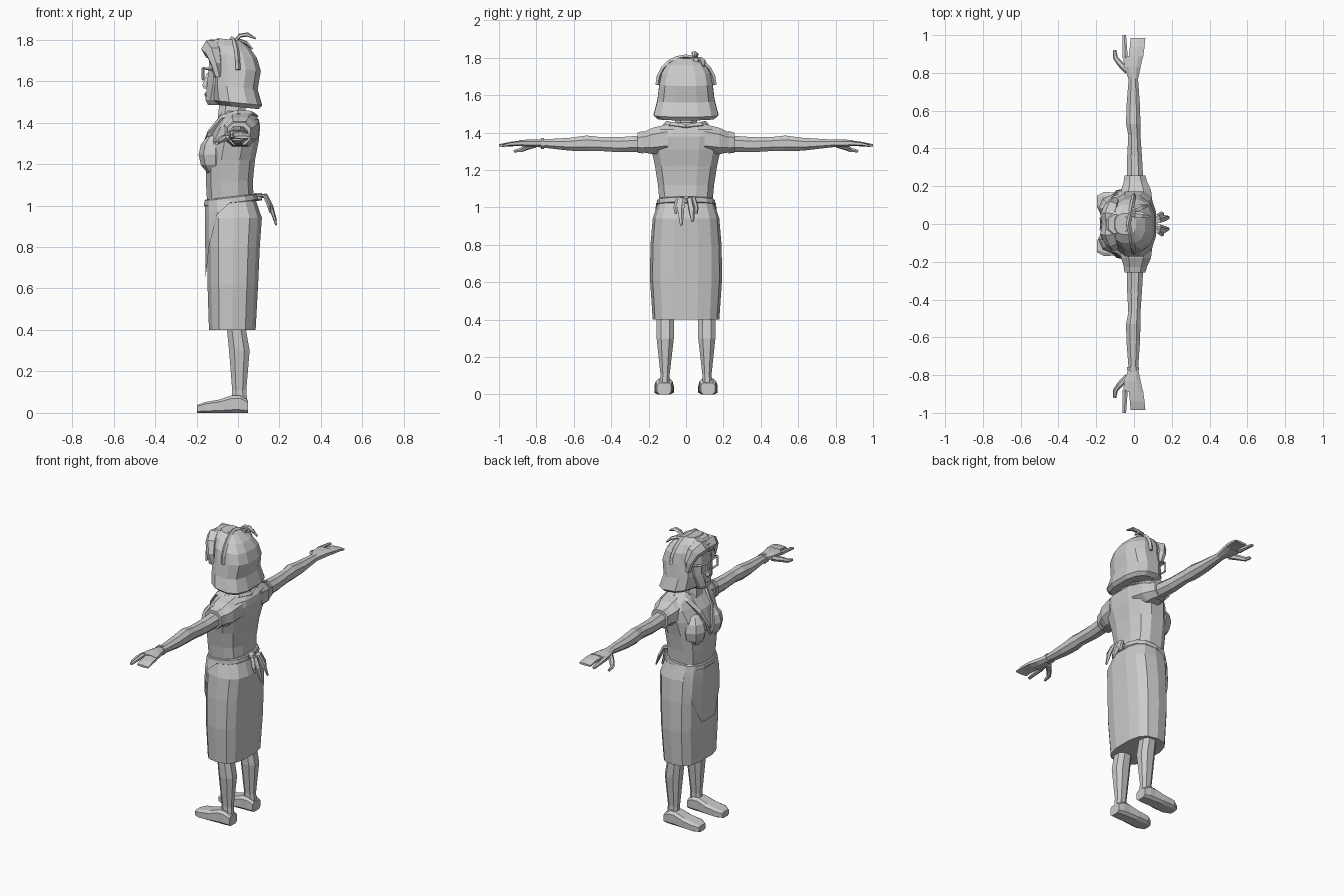
import bpy, bmesh, math
from mathutils import Vector

grey = bpy.data.materials.new("plain_grey")
grey.diffuse_color = (0.6, 0.6, 0.6, 1)


def finish(name, bm):
    bmesh.ops.recalc_face_normals(bm, faces=bm.faces)
    me = bpy.data.meshes.new(name)
    bm.to_mesh(me)
    bm.free()
    me.materials.append(grey)
    ob = bpy.data.objects.new(name, me)
    bpy.context.collection.objects.link(ob)
    return ob


def skin(name, rings, caps=True, closed=True):
    """Join rows of points into a surface."""
    bm = bmesh.new()
    rows = [[bm.verts.new(p) for p in r] for r in rings]
    n = len(rows[0])
    for a, b in zip(rows, rows[1:]):
        for i in range(n if closed else n - 1):
            j = (i + 1) % n
            bm.faces.new((a[i], a[j], b[j], b[i]))
    if caps:
        bm.faces.new(rows[0])
        bm.faces.new(rows[-1])
    return finish(name, bm)


def unit(n, p):
    """Rounded polygon filling the square from -1 to 1."""
    pts = []
    for i in range(n):
        a = (i + 0.5) * math.tau / n
        c, s = math.cos(a), math.sin(a)
        pts.append((math.copysign(abs(c) ** p, c), math.copysign(abs(s) ** p, s)))
    m, k = max(q[0] for q in pts), max(q[1] for q in pts)
    return [(u / m, v / k) for u, v in pts]


def loft(name, axis, rings, n=8, p=0.8, tilt=0.0):
    """Rings are (position, min u, max u, min v, max v) along an axis."""
    out = []
    for t, u0, u1, v0, v1 in rings:
        r = []
        for a, b in unit(n, p):
            u = (u0 + u1) / 2 + a * (u1 - u0) / 2
            v = (v0 + v1) / 2 + b * (v1 - v0) / 2
            r.append({'x': (t, u, v), 'y': (u, t, v), 'z': (u, v, t + tilt * u)}[axis])
        out.append(r)
    return skin(name, out)


def tube(name, pts, radii, n=5, flat=1.0):
    """Sweep a small polygon along a path."""
    pts = [Vector(p) for p in pts]
    out = []
    for i, p in enumerate(pts):
        d = pts[min(i + 1, len(pts) - 1)] - pts[max(i - 1, 0)]
        q = d.to_track_quat('Z', 'Y')
        r = radii[min(i, len(radii) - 1)]
        out.append([p + q @ Vector((r * math.cos(k * math.tau / n),
                                    r * flat * math.sin(k * math.tau / n), 0)) for k in range(n)])
    return skin(name, out)


# Skirt
SK = [(0.40, -0.14, 0.085, -0.178, 0.178), (0.62, -0.147, 0.097, -0.193, 0.193),
      (0.80, -0.15, 0.105, -0.19, 0.19), (0.94, -0.153, 0.115, -0.178, 0.178),
      (1.035, -0.15, 0.083, -0.147, 0.147)]
loft("skirt", 'z', SK, 14, 0.72)

# Apron sheet with a rounded lower edge, lying on the skirt front
cols = [q for q in unit(14, 0.72) if q[0] < 0.1]
rows = []
for k in range(7):
    row = []
    for a, b in cols:
        low = 0.62 + 0.40 * abs(b) ** 2.2
        z = 1.025 + (low - 1.025) * k / 6
        for s, t in zip(SK, SK[1:]):
            if s[0] <= z <= t[0]:
                f = (z - s[0]) / (t[0] - s[0])
                x0, x1, y0, y1 = [s[i] + (t[i] - s[i]) * f for i in range(1, 5)]
        row.append(((x0 + x1) / 2 + a * ((x1 - x0) / 2 + 0.008), b * (y1 + 0.008), z))
    rows.append(row)
skin("apron", rows, False, False)

# Bodice
loft("bodice", 'z', [
    (1.03, -0.15, 0.075, -0.142, 0.142), (1.12, -0.155, 0.072, -0.15, 0.15),
    (1.22, -0.155, 0.082, -0.166, 0.166), (1.31, -0.14, 0.10, -0.185, 0.185),
    (1.38, -0.105, 0.107, -0.20, 0.20), (1.415, -0.085, 0.10, -0.175, 0.175),
    (1.455, -0.06, 0.06, -0.09, 0.09)], 12, 0.75)

# Waist belt, lower at the front, with a knot behind
loft("belt", 'z', [(1.013, -0.16, 0.088, -0.15, 0.15), (1.018, -0.164, 0.094, -0.156, 0.156),
                   (1.042, -0.162, 0.092, -0.154, 0.154), (1.047, -0.157, 0.086, -0.149, 0.149)],
     14, 0.75, 0.12)
loft("belt_knot", 'x', [(0.08, -0.03, 0.03, 1.02, 1.06), (0.115, -0.025, 0.025, 1.025, 1.06)], 6)
for s in (-1, 1):
    tube("belt_tail", [(0.09, s * 0.01, 1.045), (0.135, s * 0.02, 1.045), (0.16, s * 0.03, 0.99),
                       (0.185, s * (0.03 + 0.005 * s), 0.915 + 0.01 * s)], [0.012, 0.018, 0.02, 0.008], 5, 0.6)
    tube("belt_loop", [(0.09, s * 0.01, 1.045), (0.13, s * 0.04, 1.05), (0.15, s * 0.055, 1.0),
                       (0.155, s * 0.055, 0.965)], [0.01, 0.015, 0.014, 0.007], 5, 0.6)

# Neck and bare chest in the neckline
loft("neck", 'z', [(1.36, -0.10, 0.035, -0.075, 0.075), (1.45, -0.095, 0.035, -0.06, 0.06),
                   (1.56, -0.08, 0.035, -0.05, 0.05)], 8)
skin("chest", [[(-0.075, y, 1.45) for y in (-0.07, 0, 0.07)],
               [(-0.135, -0.055, 1.36), (-0.142, 0, 1.36), (-0.135, 0.055, 1.36)],
               [(-0.176, y, 1.22) for y in (-0.005, 0, 0.005)]], False, False)

# Head
loft("face", 'z', [(1.485, -0.145, -0.03, -0.04, 0.04), (1.51, -0.157, 0.0, -0.065, 0.065),
                   (1.58, -0.15, 0.04, -0.098, 0.098), (1.66, -0.142, 0.05, -0.108, 0.108),
                   (1.74, -0.135, 0.05, -0.10, 0.10)], 10, 0.75)
loft("nose", 'z', [(1.565, -0.165, -0.13, -0.018, 0.018), (1.58, -0.172, -0.13, -0.018, 0.018),
                   (1.64, -0.15, -0.13, -0.008, 0.008)], 6)
loft("lips", 'z', [(1.523, -0.157, -0.13, -0.02, 0.02), (1.535, -0.163, -0.13, -0.03, 0.03),
                   (1.548, -0.157, -0.13, -0.018, 0.018)], 6)

# Hair: bob, fringe roll and hairband with a bow
loft("hair", 'z', [
    (1.475, -0.085, 0.10, -0.15, 0.15), (1.495, -0.115, 0.117, -0.173, 0.173),
    (1.57, -0.122, 0.095, -0.153, 0.153), (1.66, -0.118, 0.11, -0.142, 0.142),
    (1.72, -0.12, 0.092, -0.13, 0.13), (1.765, -0.12, 0.058, -0.10, 0.10),
    (1.797, -0.10, 0.01, -0.055, 0.055)], 12, 0.75, -0.10)
for s in (-1, 1):
    tube("fringe_roll", [(-0.125, s * 0.005, 1.75), (-0.13, s * 0.05, 1.755), (-0.118, s * 0.09, 1.735),
                         (-0.105, s * 0.118, 1.68), (-0.10, s * 0.12, 1.62)],
         [0.045, 0.048, 0.04, 0.027, 0.018], 6)
loft("fringe_top", 'z', [(1.72, -0.155, -0.03, -0.085, 0.085), (1.77, -0.162, 0.0, -0.08, 0.08),
                         (1.802, -0.135, -0.03, -0.05, 0.05)], 8)
tube("hairband", [(-0.03 + 0.03 * abs(math.cos(a)), 0.152 * math.cos(a), 1.655 + 0.15 * math.sin(a))
                  for a in [math.pi * i / 10 for i in range(11)]], [0.012], 4)
loft("bow_knot", 'z', [(1.765, -0.025, 0.02, 0.03, 0.075), (1.80, -0.025, 0.02, 0.035, 0.07)], 6)
tube("bow_upper", [(-0.02, 0.05, 1.79), (0.01, 0.05, 1.82), (0.045, 0.045, 1.825), (0.085, 0.04, 1.805)],
     [0.01, 0.018, 0.018, 0.007], 5, 0.6)
tube("bow_lower", [(-0.02, 0.06, 1.785), (0.01, 0.075, 1.795), (0.04, 0.09, 1.785), (0.07, 0.095, 1.755)],
     [0.01, 0.018, 0.016, 0.007], 5, 0.6)

# Glasses bridge
tube("glasses_bridge", [(-0.168, -0.018, 1.64), (-0.168, 0.018, 1.64)], [0.006], 4)

# Everything paired left and right
for s in (-1, 1):
    # glasses frame and temple
    loop = [(-0.168, s * (0.048 + 0.03 * a), 1.635 + 0.028 * b)
            for a, b in ((-1, 1), (1, 1), (1, -1), (-1, -1))]
    for i in range(4):
        tube("glasses_frame", [loop[i], loop[(i + 1) % 4]], [0.007], 4)
    tube("glasses_temple", [loop[1], (-0.10, s * 0.112, 1.65)], [0.006], 4)

    # bust
    bm = bmesh.new()
    bmesh.ops.create_uvsphere(bm, u_segments=8, v_segments=6, radius=1)
    for v in bm.verts:
        v.co = Vector((-0.108 + 0.082 * v.co.x, s * 0.08 + 0.078 * v.co.y, 1.245 + 0.10 * v.co.z))
    finish("bust", bm)

    # collar strip around the neck and down the neckline
    tube("collar", [(0.085, 0, 1.43), (0.06, s * 0.08, 1.44), (0.0, s * 0.105, 1.445),
                    (-0.075, s * 0.09, 1.42), (-0.135, s * 0.06, 1.35), (-0.17, s * 0.025, 1.26),
                    (-0.172, 0, 1.20)], [0.014, 0.017, 0.017, 0.018, 0.017, 0.014, 0.008], 4)

    # sleeve and cuff
    loft("sleeve", 'y', [(s * 0.10, -0.07, 0.10, 1.29, 1.445), (s * 0.18, -0.068, 0.09, 1.285, 1.425),
                         (s * 0.235, -0.05, 0.065, 1.295, 1.398)], 8)
    loft("sleeve_cuff", 'y', [(s * 0.228, -0.055, 0.068, 1.288, 1.408),
                              (s * 0.258, -0.05, 0.06, 1.292, 1.40)], 8)

    # arm
    loft("arm", 'y', [(s * 0.22, -0.038, 0.05, 1.298, 1.385), (s * 0.36, -0.036, 0.042, 1.295, 1.375),
                      (s * 0.47, -0.03, 0.034, 1.302, 1.377), (s * 0.53, -0.042, 0.034, 1.30, 1.384),
                      (s * 0.62, -0.04, 0.032, 1.303, 1.372), (s * 0.79, -0.027, 0.02, 1.322, 1.362)], 8, 0.9)

    # hand: palm with grouped fingers, forefinger and thumb
    loft("palm", 'y', [(s * 0.77, -0.03, 0.022, 1.322, 1.362), (s * 0.83, -0.052, 0.035, 1.322, 1.364),
                       (s * 0.89, -0.057, 0.048, 1.328, 1.359)], 8)
    loft("fingers", 'y', [(s * 0.88, -0.028, 0.048, 1.328, 1.358), (s * 0.94, -0.022, 0.056, 1.328, 1.350),
                          (s * 0.985, -0.018, 0.06, 1.322, 1.336)], 6)
    loft("forefinger", 'y', [(s * 0.88, -0.06, -0.033, 1.328, 1.358), (s * 0.95, -0.06, -0.038, 1.326, 1.348),
                             (s * 1.0, -0.06, -0.042, 1.324, 1.338)], 6)
    tube("thumb", [(-0.035, s * 0.81, 1.335), (-0.075, s * 0.85, 1.322), (-0.098, s * 0.88, 1.308),
                   (-0.102, s * 0.92, 1.30)], [0.018, 0.016, 0.013, 0.008], 6)

    # leg and shoe
    lo, hi = sorted((s * 0.065, s * 0.157))
    loft("leg", 'z', [(0.05, -0.03, 0.045, s * 0.113 - 0.026, s * 0.113 + 0.026),
                      (0.11, -0.028, 0.04, s * 0.112 - 0.025, s * 0.112 + 0.025),
                      (0.30, -0.043, 0.056, lo, hi), (0.45, -0.058, 0.03, lo, hi)], 8, 0.85)
    c = s * 0.117
    loft("shoe", 'x', [(0.048, c - 0.038, c + 0.038, 0, 0.062), (0.01, c - 0.045, c + 0.045, 0, 0.085),
                       (-0.03, c - 0.045, c + 0.045, 0, 0.085), (-0.09, c - 0.05, c + 0.05, 0, 0.064),
                       (-0.16, c - 0.052, c + 0.052, 0, 0.052), (-0.197, c - 0.032, c + 0.032, 0, 0.038)], 8, 0.5)

# Wrist bangle
loft("bangle", 'y', [(-0.758, -0.037, 0.026, 1.313, 1.37), (-0.775, -0.037, 0.026, 1.313, 1.37)], 8)
